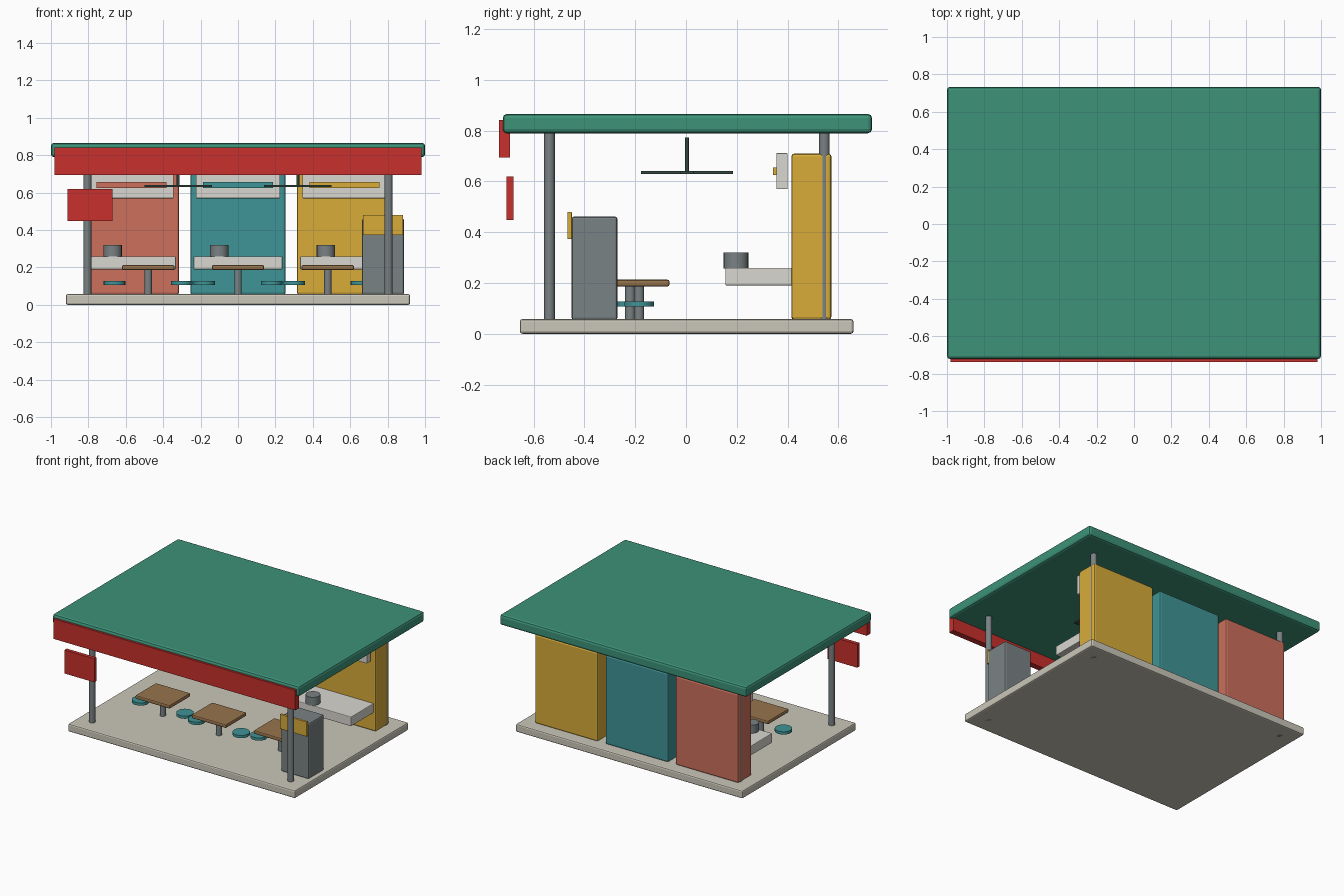
import bpy, bmesh
from mathutils import Matrix

if "Cube" in bpy.data.objects:
    bpy.data.objects.remove(bpy.data.objects["Cube"])


def material(name, hexcode):
    rgb = [int(hexcode[i:i + 2], 16) / 255 for i in (0, 2, 4)]
    m = bpy.data.materials.new(name)
    m.diffuse_color = [c / 12.92 if c <= 0.04045 else ((c + 0.055) / 1.055) ** 2.4 for c in rgb] + [1]
    m.use_nodes = True
    m.node_tree.nodes["Principled BSDF"].inputs["Base Color"].default_value = m.diffuse_color
    return m


GREEN = material("green", "3D9278")
RED = material("red", "C8302C")
SALMON = material("salmon", "CC705C")
TEAL = material("teal", "3F9496")
YELLOW = material("yellow", "D8AC3A")
WHITE = material("off_white", "D8D7D0")
STONE = material("stone", "CAC6B9")
WOOD = material("wood", "97744C")
STEEL = material("steel", "7A8284")
DARK = material("dark_green", "34483F")


def finish(name, bm, mat):
    me = bpy.data.meshes.new(name)
    bm.to_mesh(me)
    bm.free()
    me.materials.append(mat)
    ob = bpy.data.objects.new(name, me)
    bpy.context.collection.objects.link(ob)
    return ob


def box(name, x, y, z, mat, bevel=0.0):
    """Box from (min, max) ranges, optionally with rounded edges."""
    bm = bmesh.new()
    size = [r[1] - r[0] for r in (x, y, z)]
    mid = [(r[0] + r[1]) / 2 for r in (x, y, z)]
    bmesh.ops.create_cube(bm, size=1, matrix=Matrix.Diagonal((*size, 1)))
    ob = finish(name, bm, mat)
    ob.location = mid
    if bevel:
        mod = ob.modifiers.new("bevel", 'BEVEL')
        mod.width = bevel
        mod.segments = 2
    return ob


def cylinder(name, x, y, z, r, mat, sides=20):
    bm = bmesh.new()
    bmesh.ops.create_cone(bm, cap_ends=True, segments=sides, radius1=r, radius2=r, depth=z[1] - z[0])
    ob = finish(name, bm, mat)
    ob.location = (x, y, (z[0] + z[1]) / 2)
    bpy.ops.object.select_all(action='DESELECT')
    ob.select_set(True)
    bpy.context.view_layer.objects.active = ob
    bpy.ops.object.shade_smooth_by_angle()
    return ob


def around(c, half):
    return (c - half, c + half)


# Floor slab, roof and hanging signs
box("floor", (-0.92, 0.92), (-0.655, 0.66), (0, 0.058), STONE, 0.01)
box("roof", (-1, 1), (-0.722, 0.733), (0.79, 0.866), GREEN, 0.016)
box("fascia", (-0.98, 0.98), (-0.737, -0.693), (0.695, 0.842), RED)
box("side_sign", (-0.912, -0.67), (-0.707, -0.68), (0.448, 0.62), RED)

# Corner posts
for x in (-0.805, 0.805):
    for y in (-0.538, 0.545):
        cylinder("post", x, y, (0, 0.8), 0.021, STEEL)

# Food stalls with counter, menu board and pot
for x, mat in ((-0.57, SALMON), (0, TEAL), (0.57, YELLOW)):
    box("stall", around(x, 0.255), (0.415, 0.573), (0.055, 0.71), mat, 0.012)
    box("counter", around(x, 0.238), (0.155, 0.418), (0.19, 0.26), WHITE, 0.005)
    box("menu_board", around(x, 0.225), (0.356, 0.4), (0.57, 0.712), WHITE, 0.003)
    box("menu_strip", around(x, 0.187), (0.342, 0.357), (0.625, 0.656), mat)
    cylinder("pot", x - 0.1, 0.197, (0.258, 0.32), 0.049, STEEL)

# Tables with a stool on either side
for x, y in ((-0.48, -0.185), (0, -0.22), (0.48, -0.185)):
    box("table_top", around(x, 0.14), around(y, 0.12), (0.186, 0.213), WOOD, 0.008)
    cylinder("table_leg", x, y, (0.055, 0.19), 0.02, STEEL)
    for side in (-1, 1):
        cylinder("stool", x + side * 0.18, y, (0.107, 0.127), 0.058, TEAL)

# Ceiling fans: rod and crossed blades
for x in (-0.32, 0.32):
    cylinder("fan_rod", x, 0.004, (0.635, 0.774), 0.008, DARK, 12)
    box("fan_blade", around(x, 0.181), around(0.004, 0.025), (0.629, 0.641), DARK)
    box("fan_cross_blade", around(x, 0.025), around(0.004, 0.181), (0.6295, 0.6405), DARK)

# Front cabinet with its panel
box("cabinet", (0.663, 0.888), (-0.451, -0.27), (0.055, 0.462), STEEL, 0.01)
box("cabinet_panel", (0.667, 0.883), (-0.467, -0.45), (0.373, 0.48), YELLOW, 0.002)
